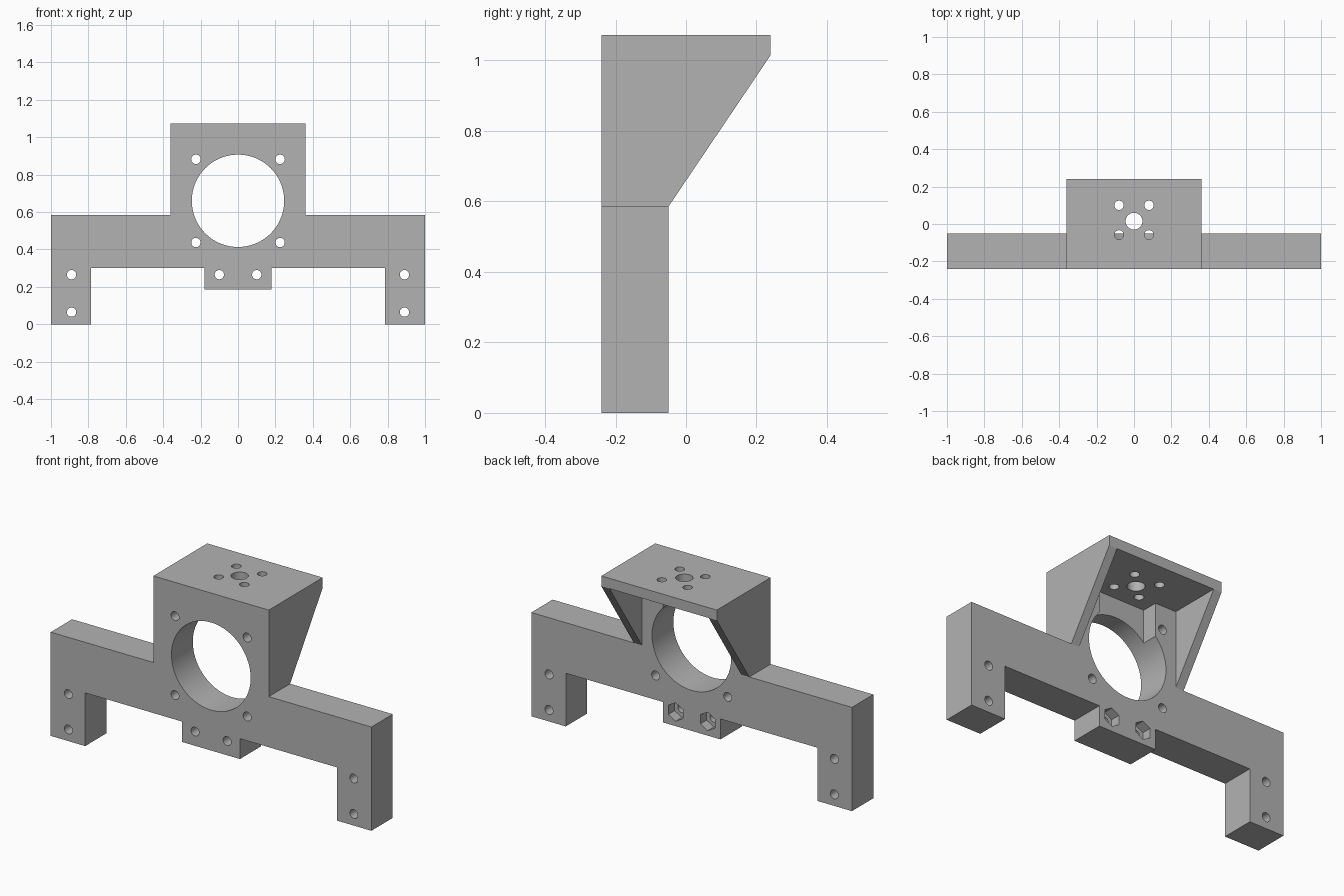
import bpy, bmesh, math
from mathutils import Matrix, Vector

cube = bpy.data.objects.get("Cube")
if cube:
    bpy.data.objects.remove(cube, do_unlink=True)

grey = bpy.data.materials.new("Plain Grey")
grey.use_nodes = True
grey.diffuse_color = (0.45, 0.45, 0.45, 1)
grey.node_tree.nodes["Principled BSDF"].inputs["Base Color"].default_value = (0.45, 0.45, 0.45, 1)

FRONT, BACK = -0.24, -0.05      # faces of the main plate
HALF, TOP, SHELF = 0.36, 1.073, 1.015
BEAM_TOP, BEAM_LOW = 0.585, 0.3
BORE_Z = 0.66


def finish(name, bm):
    bmesh.ops.recalc_face_normals(bm, faces=bm.faces)
    mesh = bpy.data.meshes.new(name)
    bm.to_mesh(mesh)
    bm.free()
    mesh.materials.append(grey)
    ob = bpy.data.objects.new(name, mesh)
    bpy.context.collection.objects.link(ob)
    return ob


def prism(name, points, direction):
    """Extrude a closed 3D outline along a direction."""
    bm = bmesh.new()
    face = bm.faces.new([bm.verts.new(p) for p in points])
    geom = bmesh.ops.extrude_face_region(bm, geom=[face])["geom"]
    verts = [g for g in geom if isinstance(g, bmesh.types.BMVert)]
    bmesh.ops.translate(bm, verts=verts, vec=Vector(direction))
    return finish(name, bm)


def box(name, low, high):
    (x0, y0, z0), (x1, y1, z1) = low, high
    return prism(name, [(x0, y0, z0), (x1, y0, z0), (x1, y1, z0), (x0, y1, z0)], (0, 0, z1 - z0))


def rod(name, center, radius, depth, axis="Z", sides=24):
    bm = bmesh.new()
    turn = Matrix.Rotation(math.pi / 2, 4, "X") if axis == "Y" else Matrix()
    bmesh.ops.create_cone(bm, cap_ends=True, segments=sides, radius1=radius, radius2=radius,
                          depth=depth, matrix=Matrix.Translation(center) @ turn)
    return finish(name, bm)


def combine(target, tool, operation="DIFFERENCE"):
    mod = target.modifiers.new("Boolean", "BOOLEAN")
    mod.operation, mod.solver, mod.object = operation, "EXACT", tool
    bpy.context.view_layer.objects.active = target
    bpy.ops.object.modifier_apply(modifier=mod.name)
    bpy.data.objects.remove(tool, do_unlink=True)


# Beam with two end legs and a centre tab
half_outline = [(0.18, 0.185), (0.18, BEAM_LOW), (0.785, BEAM_LOW),
                (0.785, 0), (1, 0), (1, BEAM_TOP)]
outline = half_outline + [(-x, z) for x, z in reversed(half_outline)]
bracket = prism("mounting_bracket", [(x, FRONT, z) for x, z in outline], (0, BACK - FRONT, 0))

# Hood: front wall, sloped side gussets and top shelf
side = [(FRONT, BEAM_TOP), (BACK, BEAM_TOP), (0.24, SHELF), (0.24, TOP), (FRONT, TOP)]
hood = prism("hood", [(-HALF, y, z) for y, z in side], (2 * HALF, 0, 0))
combine(hood, box("hood_pocket", (-0.31, BACK, 0.4), (0.31, 0.4, SHELF)))
combine(bracket, hood, "UNION")

# Large bore and the relief above it
combine(bracket, rod("bore", (0, -0.15, BORE_Z), 0.247, 0.6, "Y", 72))
combine(bracket, box("relief", (-0.18, -0.14, 0.72), (0.18, 0.0, SHELF)))

# Screw holes through the plate, with hexagonal nut pockets in the tab
for s in (-1, 1):
    for x, z in ((0.89, 0.265), (0.89, 0.065), (0.225, 0.882), (0.225, 0.437), (0.1, 0.265)):
        combine(bracket, rod("screw_hole", (s * x, -0.15, z), 0.025, 0.6, "Y"))
    combine(bracket, rod("nut_pocket", (s * 0.1, BACK, 0.265), 0.052, 0.11, "Y", 6))

# Shelf holes
combine(bracket, rod("shelf_bore", (0, 0.015, 1.04), 0.045, 0.15, "Z", 32))
for x in (-0.08, 0.08):
    for y in (-0.058, 0.1):
        combine(bracket, rod("shelf_hole", (x, y, 1.04), 0.025, 0.15))

# Turn the nut pockets' flats up and down, keep edges crisp elsewhere
bpy.ops.object.select_all(action="DESELECT")
bracket.select_set(True)
bpy.context.view_layer.objects.active = bracket
bpy.ops.object.shade_smooth_by_angle(angle=math.radians(25))
